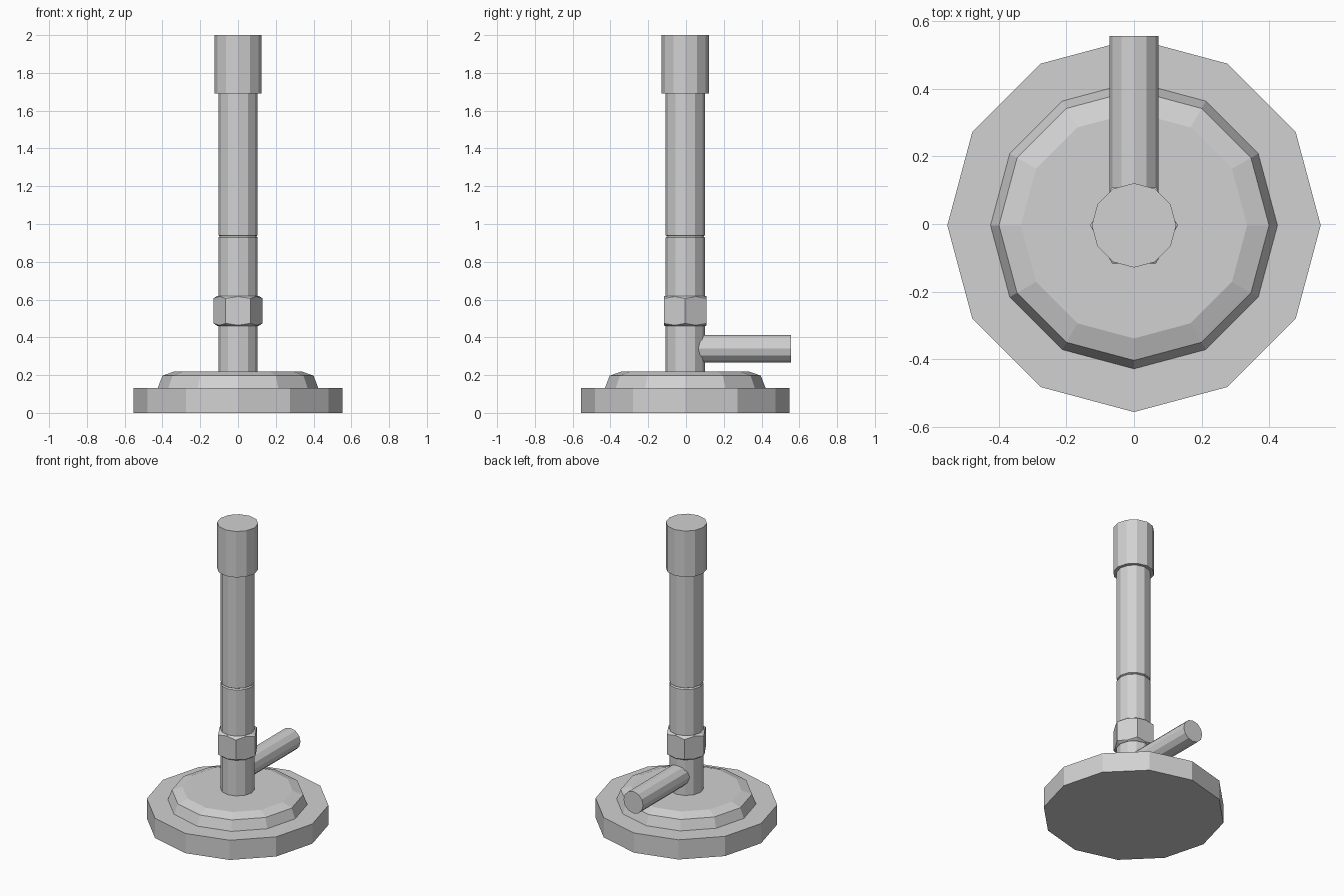
import bpy, bmesh, math
from mathutils import Vector

if "Cube" in bpy.data.objects:
    bpy.data.objects.remove(bpy.data.objects["Cube"])

CY = -0.004   # y of the upright axis
SIDES = 12

metal = bpy.data.materials.new("grey_metal")
metal.diffuse_color = (0.64, 0.64, 0.64, 1)
metal.use_nodes = True
metal.node_tree.nodes["Principled BSDF"].inputs["Base Color"].default_value = metal.diffuse_color


def finish(name, bm):
    bmesh.ops.recalc_face_normals(bm, faces=bm.faces[:])
    mesh = bpy.data.meshes.new(name)
    bm.to_mesh(mesh)
    bm.free()
    mesh.materials.append(metal)
    ob = bpy.data.objects.new(name, mesh)
    bpy.context.collection.objects.link(ob)
    return ob


def ring(radius, z, n=SIDES):
    return [Vector((radius * math.cos(math.tau * i / n),
                    radius * math.sin(math.tau * i / n), z)) for i in range(n)]


def turned(name, profile):
    """Closed faceted solid from (radius, height) pairs, bottom to top."""
    bm = bmesh.new()
    rings = [[bm.verts.new(p) for p in ring(r, z)] for r, z in profile]
    for a, b in zip(rings, rings[1:]):
        for i in range(SIDES):
            j = (i + 1) % SIDES
            bm.faces.new((a[i], a[j], b[j], b[i]))
    bm.faces.new(rings[0][::-1])
    bm.faces.new(rings[-1])
    ob = finish(name, bm)
    ob.location.y = CY
    return ob


# Heavy foot and the stepped plate on it
turned("base_disc", [(0.553, 0), (0.553, 0.132)])
turned("base_step", [(0.425, 0.132), (0.4, 0.197), (0.335, 0.22)])

# Upright tube in two lengths with a fine chamfered joint, and the mouth collar
turned("lower_tube", [(0.104, 0.22), (0.104, 0.928), (0.097, 0.936)])
turned("upper_tube", [(0.097, 0.936), (0.104, 0.94), (0.104, 1.695)])
turned("top_collar", [(0.125, 1.692), (0.125, 2.0)])

# Gas inlet, pointing to the back
inlet = turned("inlet_pipe", [(0.073, 0), (0.073, 0.512)])
inlet.rotation_euler.x = -math.pi / 2
inlet.location = (0, 0.045, 0.34)

# Hexagonal nut with chamfered corners
bm = bmesh.new()
mid = 0.13 * math.cos(math.pi / 6)
points = []
for s in (-1, 1):
    points += ring(0.13, 0.54 + s * 0.066, 6)
    points += [p for p in ring(mid, 0.54 + s * 0.076)][1::2]
    points += ring(0.109, 0.54 + s * 0.08)
for p in points:
    bm.verts.new(p)
bmesh.ops.convex_hull(bm, input=bm.verts[:])
bmesh.ops.dissolve_limit(bm, angle_limit=math.radians(1),
                         verts=bm.verts[:], edges=bm.edges[:])
nut = finish("hex_nut", bm)
nut.location.y = CY
